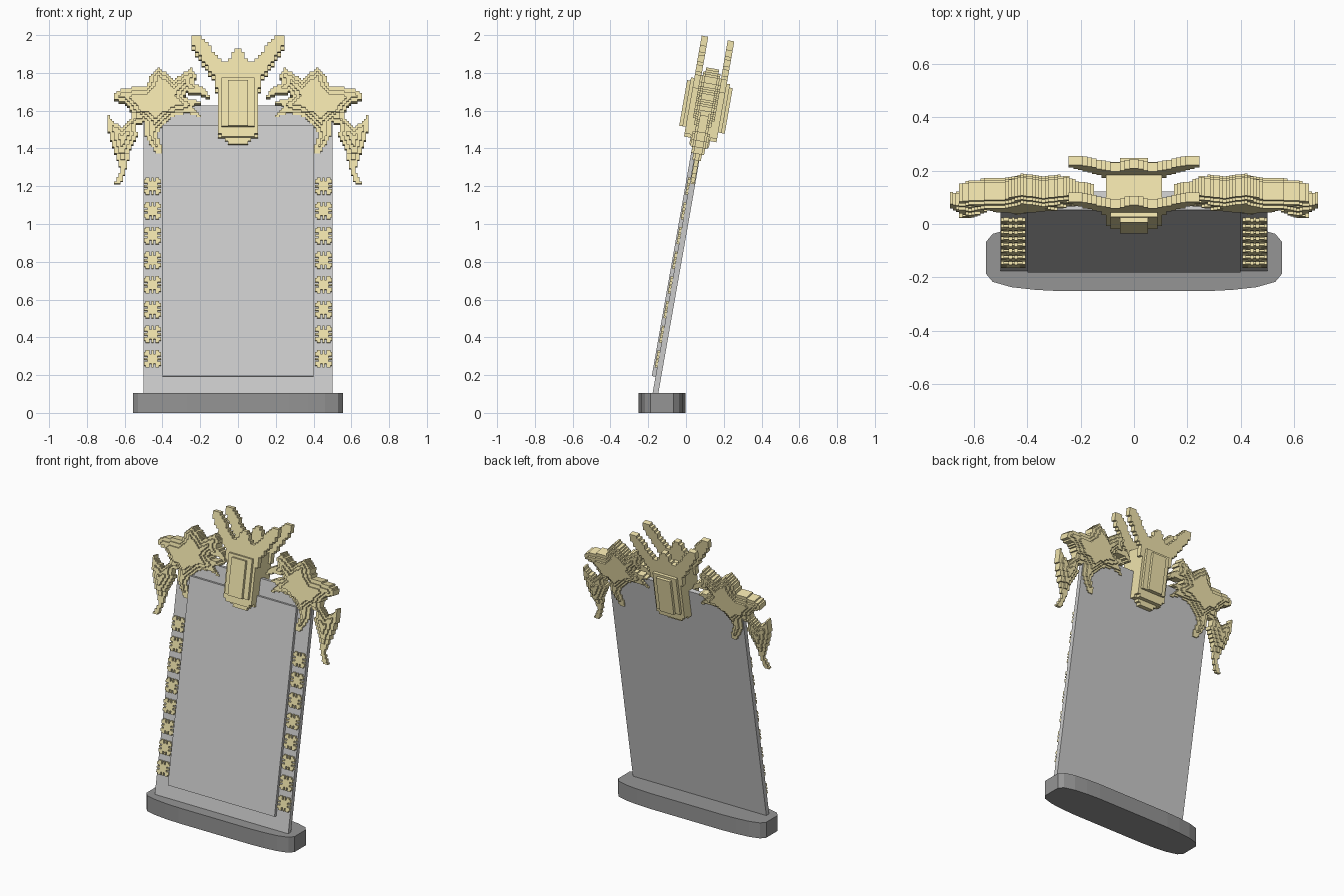
import bpy, math
from mathutils import Matrix

if "Cube" in bpy.data.objects:
    bpy.data.objects.remove(bpy.data.objects["Cube"])

# Everything above the base leans back by 10 degrees
LEAN = Matrix.Translation((0, -0.18, 0)) @ Matrix.Rotation(math.radians(-10), 4, 'X')


def material(name, rgb):
    m = bpy.data.materials.new(name)
    m.diffuse_color = (*rgb, 1)
    m.use_nodes = True
    m.node_tree.nodes["Principled BSDF"].inputs["Base Color"].default_value = m.diffuse_color
    return m


GOLD = material("gold", (0.88, 0.78, 0.42))
DARK = material("dark_stone", (0.3, 0.3, 0.3))


def make(name, verts, faces, mat=None, lean=True):
    me = bpy.data.meshes.new(name)
    me.from_pydata(verts, [], faces)
    if lean:
        me.transform(LEAN)
    if mat:
        me.materials.append(mat)
    me.update()
    ob = bpy.data.objects.new(name, me)
    bpy.context.collection.objects.link(ob)
    return ob


def prism(name, outline, z0, z1, mat=None, lean=True):
    n = len(outline)
    verts = [(x, y, z) for z in (z0, z1) for x, y in outline]
    faces = [list(range(n))[::-1], list(range(n, 2 * n))]
    faces += [(i, (i + 1) % n, n + (i + 1) % n, n + i) for i in range(n)]
    return make(name, verts, faces, mat, lean)


def rect(x, y0, y1):
    return [(-x, y0), (x, y0), (x, y1), (-x, y1)]


def inside(x, z, poly):
    hit = False
    for (x1, z1), (x2, z2) in zip(poly, poly[1:] + poly[:1]):
        if (z1 > z) != (z2 > z) and x < x1 + (z - z1) * (x2 - x1) / (z2 - z1):
            hit = not hit
    return hit


def raster(poly, c):
    """Cells (column, row) of the outline, mirrored over x = 0."""
    cols = range(int(max(p[0] for p in poly) / c) + 2)
    rows = range(int(min(p[1] for p in poly) / c) - 1, int(max(p[1] for p in poly) / c) + 2)
    half = {(i, j) for i in cols for j in rows if inside((i + .5) * c, (j + .5) * c, poly)}
    return half | {(-1 - i, j) for i, j in half}


# Outward quads of a unit cube, by direction
SIDES = {
    (1, 0, 0): [(1, 0, 0), (1, 1, 0), (1, 1, 1), (1, 0, 1)],
    (-1, 0, 0): [(0, 0, 0), (0, 0, 1), (0, 1, 1), (0, 1, 0)],
    (0, 1, 0): [(0, 1, 0), (0, 1, 1), (1, 1, 1), (1, 1, 0)],
    (0, -1, 0): [(0, 0, 0), (1, 0, 0), (1, 0, 1), (0, 0, 1)],
    (0, 0, 1): [(0, 0, 1), (1, 0, 1), (1, 1, 1), (0, 1, 1)],
    (0, 0, -1): [(0, 0, 0), (0, 1, 0), (1, 1, 0), (1, 0, 0)],
}


def voxels(name, cells, size, origin=(0, 0, 0)):
    """Skin the outside of a set of (x, y, z) cells."""
    index, faces = {}, []
    for v in sorted(cells):
        for d, quad in SIDES.items():
            if tuple(a + b for a, b in zip(v, d)) not in cells:
                faces.append([index.setdefault(tuple(a + b for a, b in zip(v, q)), len(index))
                              for q in quad])
    verts = [tuple(o + a * s for o, a, s in zip(origin, k, size)) for k in index]
    return make(name, verts, faces, GOLD)


# Base with rounded ends
arc = [(0.555, 0.06), (0.53, 0.09), (0.46, 0.11), (0.37, 0.12), (0.27, 0.125)]
right = [(x, -y) for x, y in arc[::-1]] + arc
outline = right + [(-x, -y) for x, y in right]
prism("base", [(x, y - 0.127) for x, y in outline], 0, 0.105, DARK, lean=False)

# Leaning board and raised front panel
prism("board", rect(0.5, -0.015, 0.015), 0.08, 1.65)
prism("front_panel", rect(0.4, -0.035, -0.01), 0.192, 1.542)

# Eight star studs down each edge
star = set()
for i in range(-4, 5):
    for j in range(-4, 5):
        hi, lo = max(abs(i), abs(j)), min(abs(i), abs(j))
        if hi <= 2 or lo == 0 or (lo >= 2 and hi + lo < 8):
            star.add((i, 0, j))
s = 0.0102
for side in (-1, 1):
    for n in range(8):
        z = 0.286 + n * 0.1327
        voxels("star_stud", star, (s, 0.016, s), (side * 0.453 - s / 2, -0.028, z - s / 2))

# Centre crest: core, horned plates front and back, stepped bosses
c = 0.0175
horned = [(0, 1.96), (0.06, 1.87), (0.09, 1.875), (0.2, 2.02), (0.245, 2.02), (0.245, 1.965),
          (0.13, 1.8), (0.11, 1.71), (0.11, 1.49), (0.075, 1.465), (0, 1.465)]
core = [(0, 1.81), (0.11, 1.81), (0.11, 1.48), (0.075, 1.46), (0.04, 1.44), (0, 1.44)]
boss = [(0, 1.79), (0.08, 1.79), (0.08, 1.53), (0, 1.53)]
inner_boss = [(0, 1.77), (0.05, 1.77), (0.05, 1.53), (0, 1.53)]
crest = set()
for poly, k0, k1 in ((core, 0, 3), (horned, 3, 5), (boss, 5, 6), (inner_boss, 6, 7)):
    for i, j in raster(poly, c):
        for k in range(k0, k1):
            crest |= {(i, k, j), (i, -1 - k, j)}
voxels("centre_crest", crest, (c, c, c))

# Spiked corner wings: thin at the rim, stepping thicker towards the middle
wing = [(.66, 1.71), (.61, 1.735), (.48, 1.755), (.47, 1.8), (.42, 1.85), (.38, 1.82),
        (.345, 1.785), (.3, 1.81), (.25, 1.85), (.22, 1.81), (.235, 1.77), (.175, 1.735),
        (.145, 1.68), (.2, 1.71), (.27, 1.72), (.29, 1.69), (.19, 1.665), (.25, 1.645),
        (.19, 1.585), (.27, 1.61), (.35, 1.59), (.41, 1.53), (.425, 1.49), (.4, 1.41),
        (.415, 1.35), (.45, 1.295), (.47, 1.32), (.44, 1.4), (.49, 1.48), (.5, 1.56),
        (.545, 1.55), (.53, 1.49), (.57, 1.41), (.585, 1.33), (.615, 1.24), (.655, 1.225),
        (.62, 1.305), (.655, 1.41), (.69, 1.52), (.695, 1.615), (.66, 1.56), (.615, 1.535),
        (.565, 1.575), (.57, 1.63), (.6, 1.665), (.66, 1.68)]
c = 0.0115
layer = raster(wing, c)
depth = {p: 1 + (p[1] * c > 1.38) + (p[1] * c > 1.6) for p in layer}
for step in range(6):
    layer = {(i, j) for i, j in layer
             if {(i + 1, j), (i - 1, j), (i, j + 1), (i, j - 1)} <= layer}
    if step % 2:
        for p in layer:
            depth[p] = min(depth[p] + 1, 5)
for name, sign in (("left_wing", -1), ("right_wing", 1)):
    cells = {(i, k, j) for (i, j), d in depth.items() if (i + .5) * sign > 0
             for k in range(-d, d)}
    voxels(name, cells, (c, c, c))
